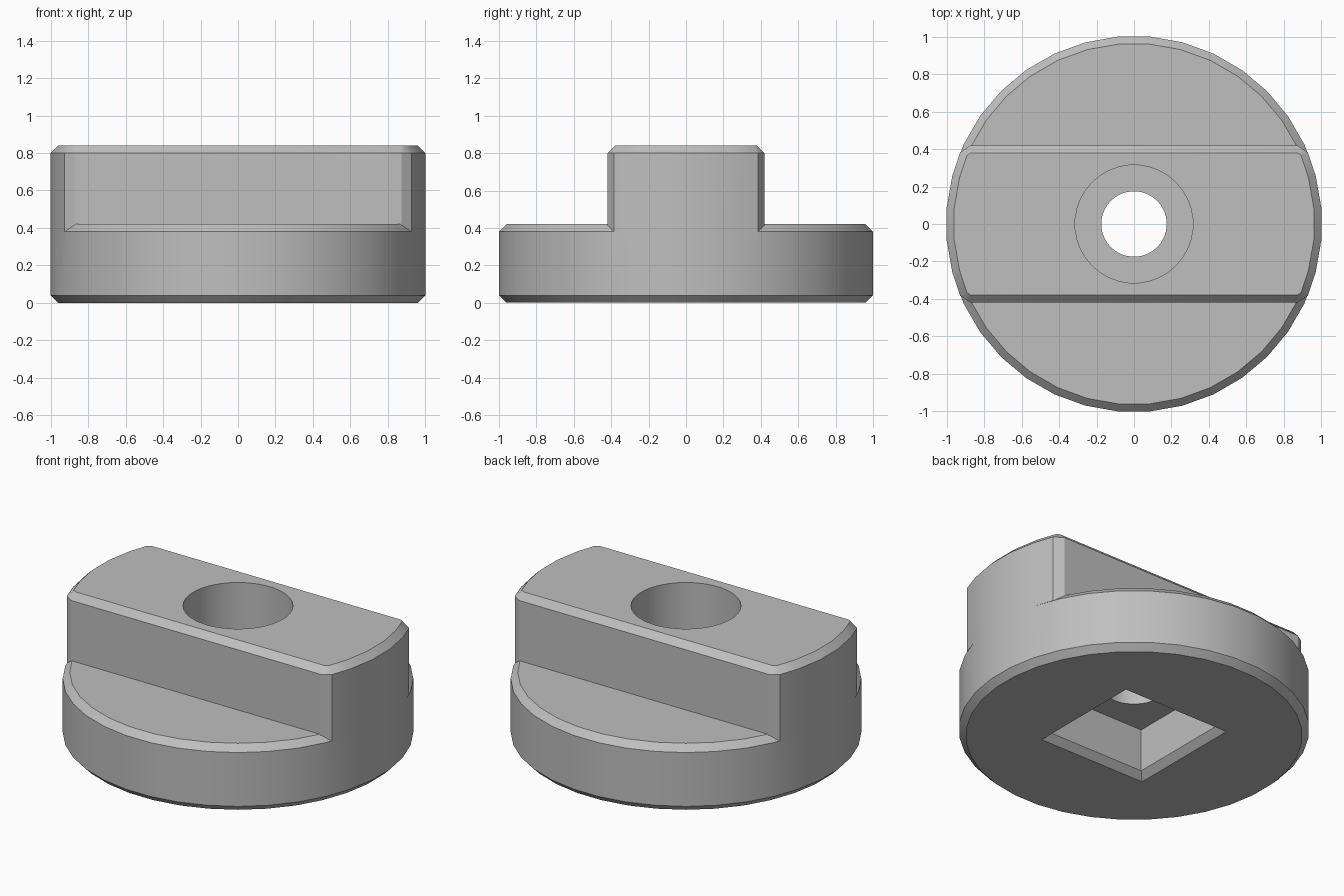
import bpy
import bmesh
from math import cos, sin, pi, sqrt, radians

if "Cube" in bpy.data.objects:
    bpy.data.objects.remove(bpy.data.objects["Cube"])

SIDES = 36
HEIGHT, STEP, CHAMFER = 0.84, 0.42, 0.04
RADIUS = 1 / cos(pi / SIDES)      # flats of the polygon touch the unit circle

grey = bpy.data.materials.new("grey metal")
grey.use_nodes = True
grey.diffuse_color = (0.52, 0.52, 0.52, 1)
grey.node_tree.nodes["Principled BSDF"].inputs["Base Color"].default_value = grey.diffuse_color


def circle(r, sides=SIDES):
    return [(r * cos(2 * pi * (i + 0.5) / sides), r * sin(2 * pi * (i + 0.5) / sides))
            for i in range(sides)]


def square(half):
    return circle(half * sqrt(2), 4)


def rib_outline(r, w, cut):
    """Circle clipped to |y| < w, with its four corners cut."""
    low = w - cut * 0.9
    arc = [p for p in circle(r) if abs(p[1]) < low and p[0] > 0]
    arc.sort(key=lambda p: p[1])
    corner = [(sqrt(r * r - low * low), low), (sqrt(r * r - w * w) - cut, w)]
    right = [(x, -y) for x, y in reversed(corner)] + arc + corner
    return right + [(-x, -y) for x, y in right]


def loft(name, levels):
    """Closed solid through matching outlines given as (z, outline)."""
    bm = bmesh.new()
    rings = [[bm.verts.new((x, y, z)) for x, y in outline] for z, outline in levels]
    n = len(rings[0])
    for a, b in zip(rings, rings[1:]):
        for i in range(n):
            j = (i + 1) % n
            bm.faces.new((a[i], a[j], b[j], b[i]))
    bm.faces.new(rings[0][::-1])
    bm.faces.new(rings[-1])
    bmesh.ops.recalc_face_normals(bm, faces=bm.faces)
    mesh = bpy.data.meshes.new(name)
    bm.to_mesh(mesh)
    bm.free()
    mesh.materials.append(grey)
    obj = bpy.data.objects.new(name, mesh)
    bpy.context.collection.objects.link(obj)
    return obj


def combine(body, other, operation):
    mod = body.modifiers.new(other.name, 'BOOLEAN')
    mod.operation, mod.solver, mod.object = operation, 'EXACT', other
    bpy.context.view_layer.objects.active = body
    bpy.ops.object.modifier_apply(modifier=mod.name)
    bpy.data.objects.remove(other)


# Round base with chamfered rims
inner = RADIUS - CHAMFER
body = loft("slot_nut_body", [(0, circle(inner)), (CHAMFER, circle(RADIUS)),
                              (STEP - CHAMFER, circle(RADIUS)), (STEP, circle(inner))])

# Raised rib across the base
side = rib_outline(RADIUS, STEP, CHAMFER)
rib = loft("rib", [(STEP - CHAMFER, side), (HEIGHT - CHAMFER, side),
                   (HEIGHT, rib_outline(inner, STEP - CHAMFER, 0.015))])
combine(body, rib, 'UNION')

# Counterbore, through hole and square pocket with a flared mouth
bore = loft("counterbore", [(STEP, circle(0.315)), (1, circle(0.315))])
hole = loft("through_hole", [(0.1, circle(0.175)), (0.6, circle(0.175))])
pocket = loft("square_pocket", [(-CHAMFER, square(0.415)), (CHAMFER, square(0.335)),
                                (0.31, square(0.335))])
for cutter in (bore, pocket, hole):
    combine(body, cutter, 'DIFFERENCE')

bpy.ops.object.select_all(action='DESELECT')
body.select_set(True)
bpy.context.view_layer.objects.active = body
bpy.ops.object.shade_smooth_by_angle(angle=radians(30))
